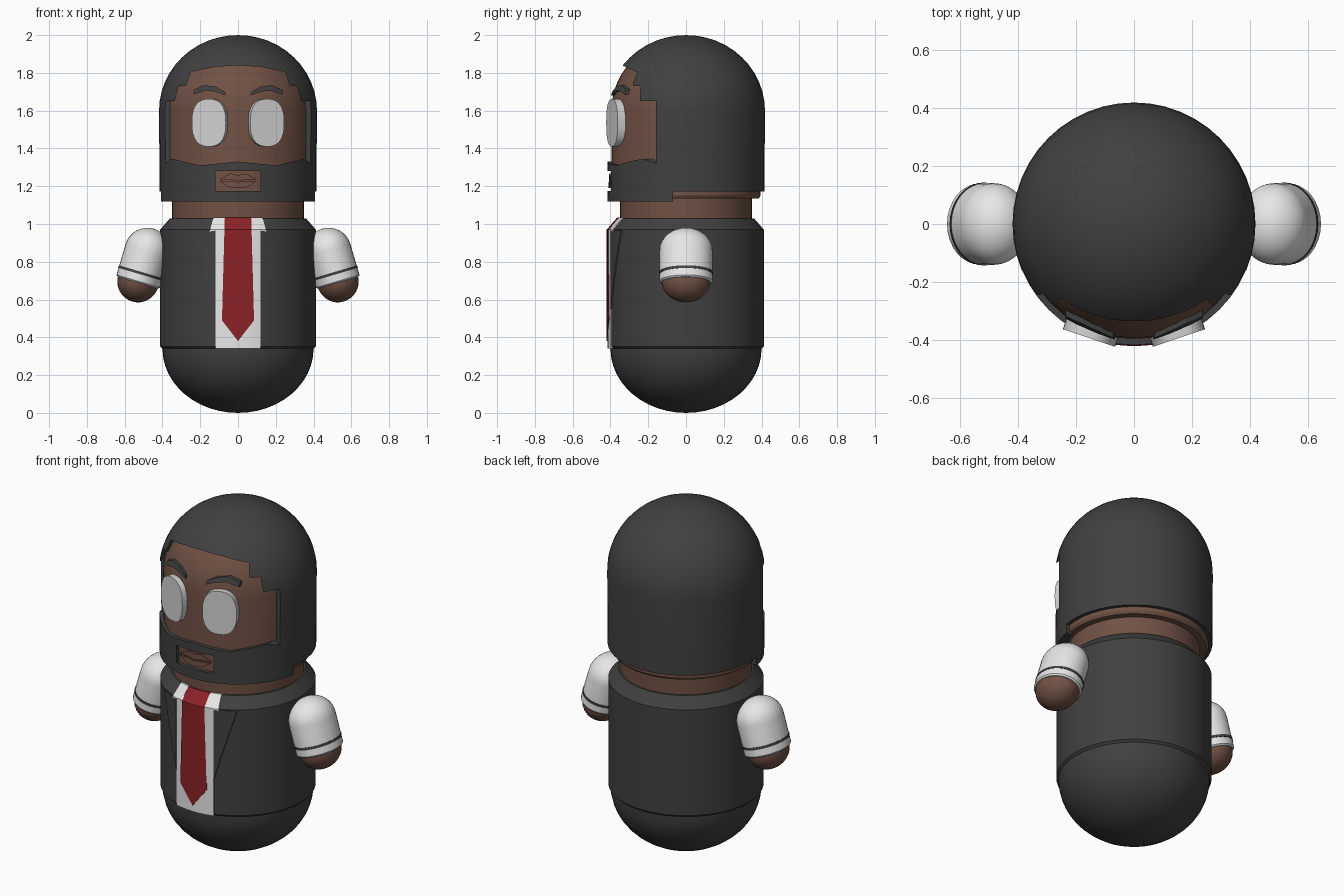
import bpy, bmesh, math
from mathutils import Matrix, Vector

if "Cube" in bpy.data.objects:
    bpy.data.objects.remove(bpy.data.objects["Cube"])


def material(name, rgb):
    m = bpy.data.materials.new(name)
    m.diffuse_color = (*rgb, 1)
    m.use_nodes = True
    m.node_tree.nodes["Principled BSDF"].inputs["Base Color"].default_value = m.diffuse_color
    return m


DARK = material("charcoal", (0.052, 0.052, 0.052))
SKIN = material("brown skin", (0.165, 0.083, 0.058))
WHITE = material("white cloth", (0.8, 0.8, 0.8))
EYE = material("eye grey", (0.64, 0.64, 0.64))
RED = material("tie red", (0.26, 0.016, 0.02))


def finish(name, bm, mat, smooth=True):
    bmesh.ops.recalc_face_normals(bm, faces=bm.faces[:])
    mesh = bpy.data.meshes.new(name)
    bm.to_mesh(mesh)
    bm.free()
    ob = bpy.data.objects.new(name, mesh)
    bpy.context.collection.objects.link(ob)
    if mat:
        mesh.materials.append(mat)
    if smooth:
        smooth_by_angle(ob)
    return ob


def select(ob):
    bpy.ops.object.select_all(action='DESELECT')
    ob.select_set(True)
    bpy.context.view_layer.objects.active = ob


def smooth_by_angle(ob):
    select(ob)
    bpy.ops.object.shade_smooth_by_angle(angle=math.radians(32))


def lathe(name, profile, mat, segs=48, matrix=None, smooth=True):
    """Turn an (r, z) profile around z."""
    bm = bmesh.new()
    vs = [bm.verts.new((r, 0, z)) for r, z in profile]
    es = [bm.edges.new(p) for p in zip(vs, vs[1:])]
    bmesh.ops.spin(bm, geom=vs + es, axis=(0, 0, 1), cent=(0, 0, 0),
                   steps=segs, angle=2 * math.pi)
    bmesh.ops.remove_doubles(bm, verts=bm.verts[:], dist=1e-5)
    if matrix:
        bm.transform(matrix)
    return finish(name, bm, mat, smooth)


def arc(r, h, z, a0, a1, n=12):
    """Elliptical (r, z) arc; angles in degrees above the rim."""
    out = []
    for i in range(n + 1):
        a = math.radians(a0 + (a1 - a0) * i / n)
        c = math.cos(a)
        out.append((r * c if c > 1e-6 else 0, z + h * math.sin(a)))
    return out


def mirrored(half):
    return half + [(-x, z) for x, z in reversed(half) if x > 0]


def prism(name, outline, y0, y1, mat=None):
    """Extrude an (x, z) outline along y."""
    bm = bmesh.new()
    f = bm.faces.new([bm.verts.new((x, y0, z)) for x, z in outline])
    ext = bmesh.ops.extrude_face_region(bm, geom=[f])["geom"]
    bmesh.ops.translate(bm, vec=(0, y1 - y0, 0),
                        verts=[v for v in ext if isinstance(v, bmesh.types.BMVert)])
    return finish(name, bm, mat, False)


def cut(ob, cutter):
    select(ob)
    mod = ob.modifiers.new("cut", 'BOOLEAN')
    mod.operation, mod.solver, mod.object = 'DIFFERENCE', 'EXACT', cutter
    bpy.ops.object.modifier_apply(modifier=mod.name)
    bpy.data.objects.remove(cutter)


def patch(name, outline, radius, offset, mat, thick=0.009):
    """Thin plate wrapped onto the front of a round surface."""
    bm = bmesh.new()
    f = bm.faces.new([bm.verts.new((x, 0, z)) for x, z in outline])
    bmesh.ops.triangulate(bm, faces=[f])
    planes = [((i * 0.04, 0, 0), (1, 0, 0)) for i in range(-9, 10)]
    planes += [((0, 0, z), (0, 0, 1)) for z in (0.97, 1.65, 1.7)]
    for co, no in planes:
        bmesh.ops.bisect_plane(bm, geom=bm.verts[:] + bm.edges[:] + bm.faces[:],
                               plane_co=co, plane_no=no, dist=1e-5)
    ext = bmesh.ops.extrude_face_region(bm, geom=bm.faces[:])["geom"]
    back = {v for v in ext if isinstance(v, bmesh.types.BMVert)}
    for v in bm.verts:
        r = radius(v.co.z) + offset - (thick if v in back else 0)
        v.co.y = -math.sqrt(max(r * r - v.co.x ** 2, 0))
    return finish(name, bm, mat)


def body_radius(z):
    return 0.412 if z < 0.97 else 0.412 - (z - 0.97) * 0.87


def head_radius(z):
    return 0.395 if z < 1.6 else 0.395 * math.sqrt(1 - ((z - 1.6) / 0.385) ** 2)


# Body: rounded base, jacket with sloped shoulders, neck
lathe("rounded_base", arc(0.4, 0.34, 0.34, -90, 0) + [(0.4, 0.36), (0, 0.36)], DARK)
lathe("jacket", [(0, 0.34), (0.4, 0.34), (0.412, 0.352), (0.412, 0.97),
                 (0.36, 1.03), (0, 1.03)], DARK)
lathe("neck", [(0, 1.0), (0.35, 1.0), (0.35, 1.15), (0, 1.15)], SKIN)

# Head and hair shell, opened for the face and mouth, shorter at the back
lathe("head", [(0, 1.135), (0.385, 1.135), (0.395, 1.15)]
      + arc(0.395, 0.385, 1.6, 0, 90), SKIN)
hair = lathe("hair_and_beard", [(0.375, 1.12), (0.415, 1.12)] + arc(0.418, 0.4, 1.6, 0, 90)
             + arc(0.375, 0.36, 1.6, 90, 0) + [(0.375, 1.12)], DARK, smooth=False)
face = mirrored([(0, 1.84), (0.12, 1.832), (0.25, 1.805), (0.275, 1.73), (0.315, 1.73),
                 (0.335, 1.65), (0.392, 1.65), (0.392, 1.315), (0.35, 1.345),
                 (0.2, 1.31), (0, 1.33)])
cut(hair, prism("face_cutter", face, -0.6, -0.16))
cut(hair, prism("mouth_cutter", [(-0.12, 1.175), (0.12, 1.175), (0.12, 1.28), (-0.12, 1.28)],
                -0.6, -0.2))
cut(hair, prism("nape_cutter", [(-0.6, 1.0), (0.6, 1.0), (0.6, 1.172), (-0.6, 1.172)],
                -0.07, 0.6))
smooth_by_angle(hair)

# Lips
patch("upper_lip", mirrored([(0, 1.258), (0.04, 1.268), (0.1, 1.235), (0.04, 1.235),
                             (0, 1.228)]), head_radius, 0.012, SKIN)
patch("lower_lip", mirrored([(0, 1.222), (0.04, 1.228), (0.1, 1.228), (0.05, 1.195),
                             (0, 1.19)]), head_radius, 0.014, SKIN)

# Shirt, collar and tie
patch("shirt_front", mirrored([(0, 1.032), (0.12, 1.032), (0.12, 0.342), (0, 0.342)]),
      body_radius, 0.003, WHITE)
patch("tie", mirrored([(0, 1.034), (0.07, 1.034), (0.052, 0.96), (0.085, 0.49), (0, 0.38)]),
      body_radius, 0.008, RED)

for side, s in (("left", -1), ("right", 1)):
    def flip(points):
        return [(s * x, z) for x, z in points]

    patch(side + "_collar", flip([(0.07, 1.034), (0.13, 1.034), (0.15, 0.96), (0.12, 0.965),
                                  (0.075, 0.99)]), body_radius, 0.006, WHITE)
    patch(side + "_lapel", flip([(0.12, 0.965), (0.235, 0.965), (0.12, 0.55)]),
          body_radius, 0.005, DARK)
    patch(side + "_eyebrow", flip([(0.065, 1.68), (0.07, 1.7), (0.12, 1.727), (0.18, 1.735),
                                   (0.235, 1.71), (0.235, 1.685), (0.17, 1.707),
                                   (0.12, 1.7)]), head_radius, 0.016, DARK, 0.02)

    # Eye: flat rounded slab turned to follow the face
    oval = []
    for i in range(32):
        c, n = math.cos(i * math.pi / 16), math.sin(i * math.pi / 16)
        oval.append((math.copysign(abs(c) ** 0.8, c) * 0.095,
                     math.copysign(abs(n) ** 0.8, n) * 0.126))
    eye = prism(side + "_eye", oval, -0.015, 0.03, EYE)
    eye.data.transform(Matrix.Translation((s * 0.15, -0.378, 1.536))
                       @ Matrix.Rotation(s * math.radians(18.5), 4, 'Z'))
    smooth_by_angle(eye)

    # Arm: sleeve, dark cuff stripe and round hand, tilted outward
    m = (Matrix.Translation((s * 0.48, 0, 0.86))
         @ Matrix.Rotation(-s * math.radians(16.5), 4, 'Y')
         @ Matrix.Diagonal((1, 1.17, 1, 1)))
    lathe(side + "_sleeve", [(0, -0.178), (0.113, -0.178), (0.12, -0.17)]
          + arc(0.12, 0.12, 0, 0, 90, 8), WHITE, 32, m)
    lathe(side + "_cuff_stripe", [(0.115, -0.132), (0.122, -0.132), (0.122, -0.118),
                                  (0.115, -0.118), (0.115, -0.132)], DARK, 32, m)
    lathe(side + "_hand", arc(0.11, 0.11, -0.172, -90, 90, 16), SKIN, 32, m)
